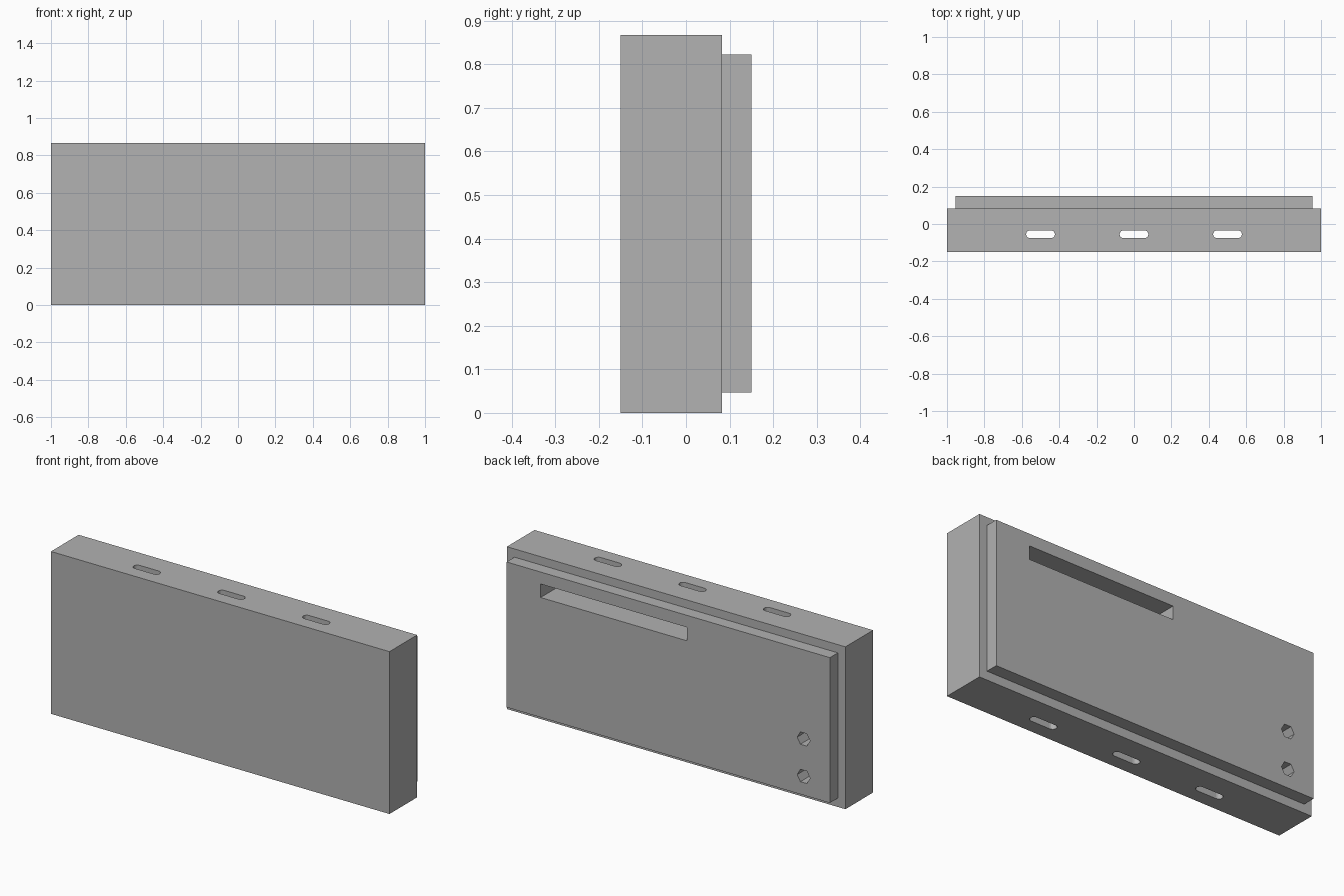
import bpy
import bmesh
from math import pi, cos, sin

default = bpy.data.objects.get("Cube")
if default:
    bpy.data.objects.remove(default, do_unlink=True)

GREY = (0.445, 0.445, 0.445, 1)
mat = bpy.data.materials.new("plain grey")
mat.use_nodes = True
mat.diffuse_color = GREY
mat.node_tree.nodes["Principled BSDF"].inputs["Base Color"].default_value = GREY


def prism(name, outline, offset):
    """Solid made by sweeping a closed 3D outline along an offset."""
    bm = bmesh.new()
    face = bm.faces.new([bm.verts.new(p) for p in outline])
    swept = bmesh.ops.extrude_face_region(bm, geom=[face])["geom"]
    moved = [g for g in swept if isinstance(g, bmesh.types.BMVert)]
    bmesh.ops.translate(bm, vec=offset, verts=moved)
    bmesh.ops.recalc_face_normals(bm, faces=bm.faces)
    mesh = bpy.data.meshes.new(name)
    bm.to_mesh(mesh)
    bm.free()
    mesh.materials.append(mat)
    obj = bpy.data.objects.new(name, mesh)
    bpy.context.scene.collection.objects.link(obj)
    return obj


def box(name, x, y, z):
    base = [(x[0], y[0], z[0]), (x[1], y[0], z[0]),
            (x[1], y[1], z[0]), (x[0], y[1], z[0])]
    return prism(name, base, (0, 0, z[1] - z[0]))


def cut(target, cutters):
    for cutter in cutters:
        cutter.hide_render = True
        mod = target.modifiers.new(cutter.name, 'BOOLEAN')
        mod.operation = 'DIFFERENCE'
        mod.solver = 'EXACT'
        mod.object = cutter
    bpy.context.view_layer.objects.active = target
    for name in [m.name for m in target.modifiers]:
        bpy.ops.object.modifier_apply(modifier=name)


# Hollow main case and the raised plate on its back
case = box("case", (-1, 1), (-0.15, 0.083), (0, 0.867))
plate = box("back_plate", (-0.955, 0.955), (0.083, 0.15), (0.047, 0.823))
cavity = box("cavity_cutter", (-0.955, 0.955), (-0.105, 0.02), (0.047, 0.823))

# Rounded vent slots running through top and bottom
vents = []
radius, half = 0.021, 0.056
for x in (-0.5, 0, 0.5):
    outline = []
    for side in (1, -1):
        for i in range(9):
            a = -pi / 2 + pi * i / 8
            outline.append((x + side * (half + radius * cos(a)),
                            -0.055 + side * radius * sin(a), -0.1))
    vents.append(prism("vent_cutter", outline, (0, 0, 1.1)))

# Long back opening and two six-sided holes
openings = [box("opening_cutter", (-0.11, 0.754), (-0.06, 0.2), (0.687, 0.759))]
for z in (0.147, 0.347):
    outline = [(-0.8 + 0.038 * cos(i * pi / 3), -0.06, z + 0.038 * sin(i * pi / 3))
               for i in range(6)]
    openings.append(prism("hole_cutter", outline, (0, 0.26, 0)))

cut(case, [cavity] + vents + openings)
cut(plate, openings)
for helper in [cavity] + vents + openings:
    bpy.data.objects.remove(helper, do_unlink=True)
